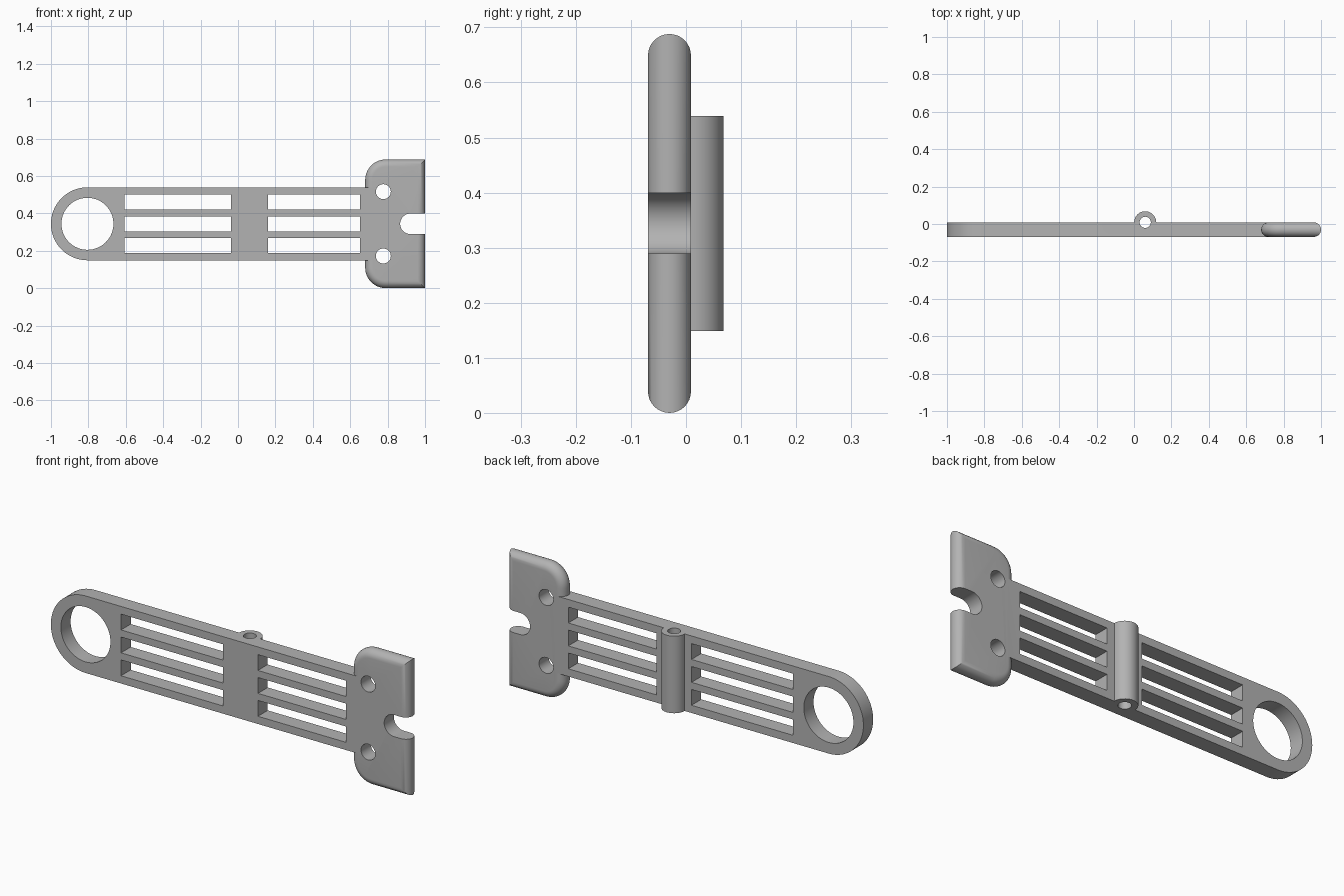
import bpy, bmesh
from math import sin, cos, pi

if "Cube" in bpy.data.objects:
    bpy.data.objects.remove(bpy.data.objects["Cube"])

GREY = (0.45, 0.45, 0.45, 1)
metal = bpy.data.materials.new("plain grey")
metal.use_nodes = True
metal.diffuse_color = GREY
metal.node_tree.nodes["Principled BSDF"].inputs["Base Color"].default_value = GREY

MID_Z = 0.344          # height of the long axis
MID_Y, HALF = -0.03, 0.039   # slab centre and half thickness
ARM_R = 0.195


def loft(name, rings):
    """Skin a stack of equal-length point rings and cap both ends."""
    bm = bmesh.new()
    loops = [[bm.verts.new(p) for p in ring] for ring in rings]
    n = len(loops[0])
    for a, b in zip(loops, loops[1:]):
        for i in range(n):
            j = (i + 1) % n
            bm.faces.new((a[i], a[j], b[j], b[i]))
    bm.faces.new(loops[0])
    bm.faces.new(loops[-1])
    bmesh.ops.recalc_face_normals(bm, faces=bm.faces)
    mesh = bpy.data.meshes.new(name)
    bm.to_mesh(mesh)
    bm.free()
    mesh.materials.append(metal)
    obj = bpy.data.objects.new(name, mesh)
    bpy.context.collection.objects.link(obj)
    return obj


def arc(cx, cz, r, start, end, steps):
    angles = [start + (end - start) * i / steps for i in range(steps + 1)]
    return [(cx + r * cos(a), cz + r * sin(a)) for a in angles]


def plate(name, outline, half=HALF):
    """Extrude an x-z outline through the slab thickness."""
    return loft(name, [[(x, y, z) for x, z in outline]
                       for y in (MID_Y - half, MID_Y + half)])


def circle(cx, cz, r, steps=48):
    return arc(cx, cz, r, 0, 2 * pi, steps)[:-1]


def upright(name, x, y, r, z0, z1, steps=48):
    return loft(name, [[(px, py, z) for px, py in circle(x, y, r, steps)]
                       for z in (z0, z1)])


def combine(target, tool, operation):
    mod = target.modifiers.new("combine", 'BOOLEAN')
    mod.operation, mod.solver, mod.object = operation, 'EXACT', tool
    bpy.context.view_layer.objects.active = target
    bpy.ops.object.modifier_apply(modifier=mod.name)
    bpy.data.objects.remove(tool)


def cut(target, outline):
    combine(target, plate("cutter", outline, 0.2), 'DIFFERENCE')


def box(x0, x1, z0, z1):
    return [(x0, z0), (x1, z0), (x1, z1), (x0, z1)]


# Arm: long bar with a rounded ring end
RING_X = -0.805
arm = plate("hinge_arm", arc(RING_X, MID_Z, ARM_R, pi / 2, 3 * pi / 2, 48)
            + [(0.725, MID_Z - ARM_R), (0.725, MID_Z + ARM_R)])

# Mounting head: pillowed plate, round inner corners, mitred outer corners
HEAD_X, HEAD_TOP, CORNER = 0.68, 2 * MID_Z, 0.11


def head_outline(d):
    x, r = HEAD_X + CORNER, CORNER - d
    return (arc(x, HEAD_TOP - CORNER, r, pi / 2, pi, 14)
            + arc(x, CORNER, r, pi, 3 * pi / 2, 14)
            + [(1 - d, d), (1 - d, HEAD_TOP - d)])


rings = []
for i in range(17):
    t = -pi / 2 + pi * i / 16
    y = MID_Y + HALF * sin(t)
    rings.append([(x, y, z) for x, z in head_outline(HALF * (1 - cos(t)))])
combine(arm, loft("mounting_head", rings), 'UNION')

# Pivot barrel on the back
PIN_X, PIN_Y = 0.06, MID_Y + HALF
combine(arm, upright("pivot_barrel", PIN_X, PIN_Y, 0.059,
                     MID_Z - ARM_R, MID_Z + ARM_R), 'UNION')
combine(arm, upright("cutter", PIN_X, PIN_Y, 0.03, -0.5, 1.5, 32), 'DIFFERENCE')

# Ring hole, slots, screw holes and latch notch
cut(arm, circle(RING_X, MID_Z, 0.139, 64))
for x0, x1 in ((-0.607, -0.037), (0.16, 0.653)):
    for offset in (-0.116, 0, 0.116):
        z = MID_Z + offset
        cut(arm, box(x0, x1, z - 0.04, z + 0.04))
for side in (-1, 1):
    cut(arm, circle(0.777, MID_Z + side * 0.172, 0.04, 32))
NOTCH = 0.055
cut(arm, arc(0.867 + NOTCH, MID_Z, NOTCH, pi / 2, 3 * pi / 2, 24)
    + [(1.1, MID_Z - NOTCH), (1.1, MID_Z + NOTCH)])

# Smooth the round surfaces, keep machined edges crisp
bpy.ops.object.select_all(action='DESELECT')
arm.select_set(True)
bpy.context.view_layer.objects.active = arm
bpy.ops.object.shade_smooth_by_angle(angle=pi / 6)
